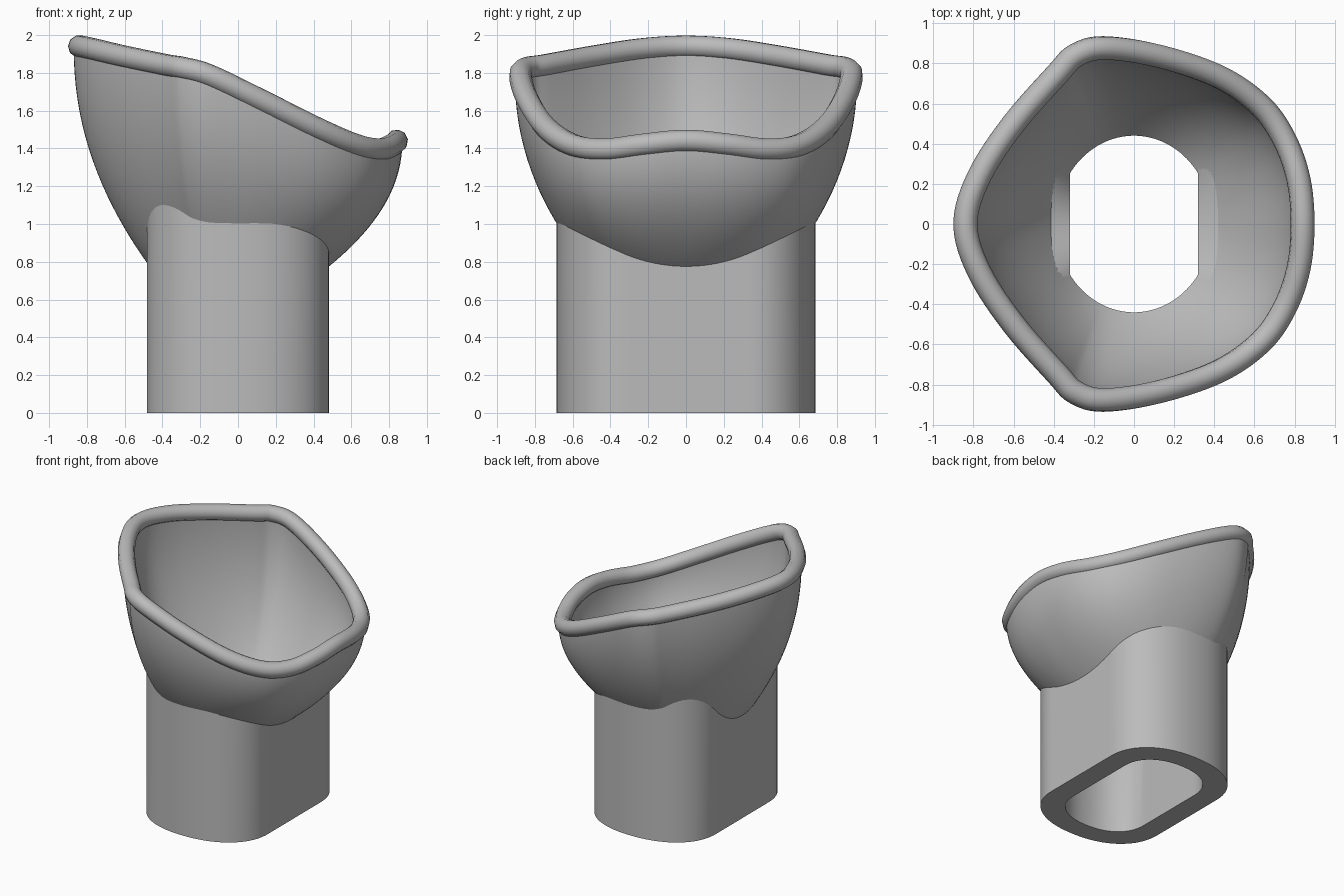
import bpy
import math
from mathutils import Vector

if "Cube" in bpy.data.objects:
    bpy.data.objects.remove(bpy.data.objects["Cube"], do_unlink=True)

grey = bpy.data.materials.new("plain grey")
grey.use_nodes = True
colour = (0.5, 0.5, 0.5, 1)
grey.diffuse_color = colour
grey.node_tree.nodes["Principled BSDF"].inputs["Base Color"].default_value = colour

# Half of the lip path, from the high end (-x) to the low end (+x)
HALF = [(-0.84, 0, 1.94), (-0.77, 0.24, 1.925), (-0.6, 0.5, 1.885), (-0.38, 0.75, 1.84),
        (-0.29, 0.84, 1.825), (-0.15, 0.877, 1.785), (0.12, 0.837, 1.655), (0.42, 0.735, 1.505),
        (0.63, 0.59, 1.415), (0.75, 0.42, 1.395), (0.82, 0.22, 1.42), (0.84, 0, 1.44)]
STEPS = 6
FLOOR = 0.75      # height of the bowl's lower opening
BULGE = 2.1       # roundness of the bowl wall


def smooth_loop(points):
    """Closed Catmull-Rom path through the points."""
    out, n = [], len(points)
    for i in range(n):
        a, b, c, d = (Vector(points[(i + k) % n]) for k in (-1, 0, 1, 2))
        for s in range(STEPS):
            t = s / STEPS
            out.append(b + (c - a) * t / 2 + (a - b * 2.5 + c * 2 - d / 2) * t * t
                       + (b * 3 - a - c * 3 + d) * t ** 3 / 2)
    return out


def finish(obj, angle=40):
    bpy.ops.object.select_all(action="DESELECT")
    obj.select_set(True)
    bpy.context.view_layer.objects.active = obj
    if obj.type == "CURVE":
        bpy.ops.object.convert(target="MESH")
        obj = bpy.context.object
    obj.data.materials.clear()
    obj.data.materials.append(grey)
    bpy.ops.object.shade_smooth_by_angle(angle=math.radians(angle))


def loft(name, rings):
    """Skin a list of closed rings, joining the last ring to the first."""
    n, m = len(rings[0]), len(rings)
    verts = [p for ring in rings for p in ring]
    faces = [(r * n + i, r * n + (i + 1) % n, (r + 1) % m * n + (i + 1) % n, (r + 1) % m * n + i)
             for r in range(m) for i in range(n)]
    mesh = bpy.data.meshes.new(name)
    mesh.from_pydata(verts, [], faces)
    mesh.update()
    obj = bpy.data.objects.new(name, mesh)
    bpy.context.collection.objects.link(obj)
    finish(obj)


def polar(angle, r, z):
    return (r * math.cos(angle), r * math.sin(angle), z)


def oval_radius(angle, rx, ry):
    return 1 / math.hypot(math.cos(angle) / rx, math.sin(angle) / ry)


def neck_radius(angle, rx, ry, flat):
    """Radius of an oval stretched along y by a flat stretch, found by bisection."""
    c, s = abs(math.cos(angle)), abs(math.sin(angle))
    lo, hi = 0, 1
    for _ in range(30):
        r = (lo + hi) / 2
        y = max(0, r * s - flat) / (ry - flat)
        if (r * c / rx) ** 2.2 + y ** 2.2 < 1:
            lo = r
        else:
            hi = r
    return lo


# Run the path counter-clockwise so that faces point outwards
path = smooth_loop((HALF + [(x, -y, z) for x, y, z in HALF[-2:0:-1]])[::-1])
lip = [(math.atan2(p.y, p.x), math.hypot(p.x, p.y), p.z) for p in path]


# Bowl: a bulging wall from the oval opening up to the lip
def bowl_ring(h, rx, ry, offset):
    f = 1 - (1 - h) ** BULGE
    ring = []
    for a, r, z in lip:
        low = oval_radius(a, rx, ry)
        ring.append(polar(a, low + (r + offset - low) * f, FLOOR + (z - FLOOR) * h))
    return ring


levels = [(i / 20) ** 1.2 for i in range(21)]
loft("bowl", [bowl_ring(h, 0.45, 0.5, 0.03) for h in levels]
     + [bowl_ring(h, 0.39, 0.44, -0.03) for h in reversed(levels)])


# Neck: a hollow stretched oval whose top is trimmed to the bowl wall
def neck_ring(rx, ry, flat, top):
    ring = []
    for a, r_lip, z_lip in lip:
        r = neck_radius(a, rx, ry, flat)
        z = 0
        if top:
            low = oval_radius(a, 0.45, 0.5)
            f = max(0, (r - low) / (r_lip + 0.03 - low))
            z = FLOOR + 0.008 + (z_lip - FLOOR) * (1 - (1 - f) ** (1 / BULGE))
        ring.append(polar(a, r, z))
    return ring


outer, inner = (0.482, 0.685, 0.32), (0.32, 0.53, 0.28)
loft("neck", [neck_ring(*inner, False), neck_ring(*outer, False),
              neck_ring(*outer, True), neck_ring(*inner, True)])

# Rolled lip around the bowl's mouth
curve = bpy.data.curves.new("rolled_lip", "CURVE")
curve.dimensions = "3D"
curve.bevel_depth = 0.06
curve.bevel_resolution = 3
spline = curve.splines.new("POLY")
spline.points.add(len(path) - 1)
for point, p in zip(spline.points, path):
    point.co = (*p, 1)
spline.use_cyclic_u = True
rolled_lip = bpy.data.objects.new("rolled_lip", curve)
bpy.context.collection.objects.link(rolled_lip)
finish(rolled_lip, 60)
